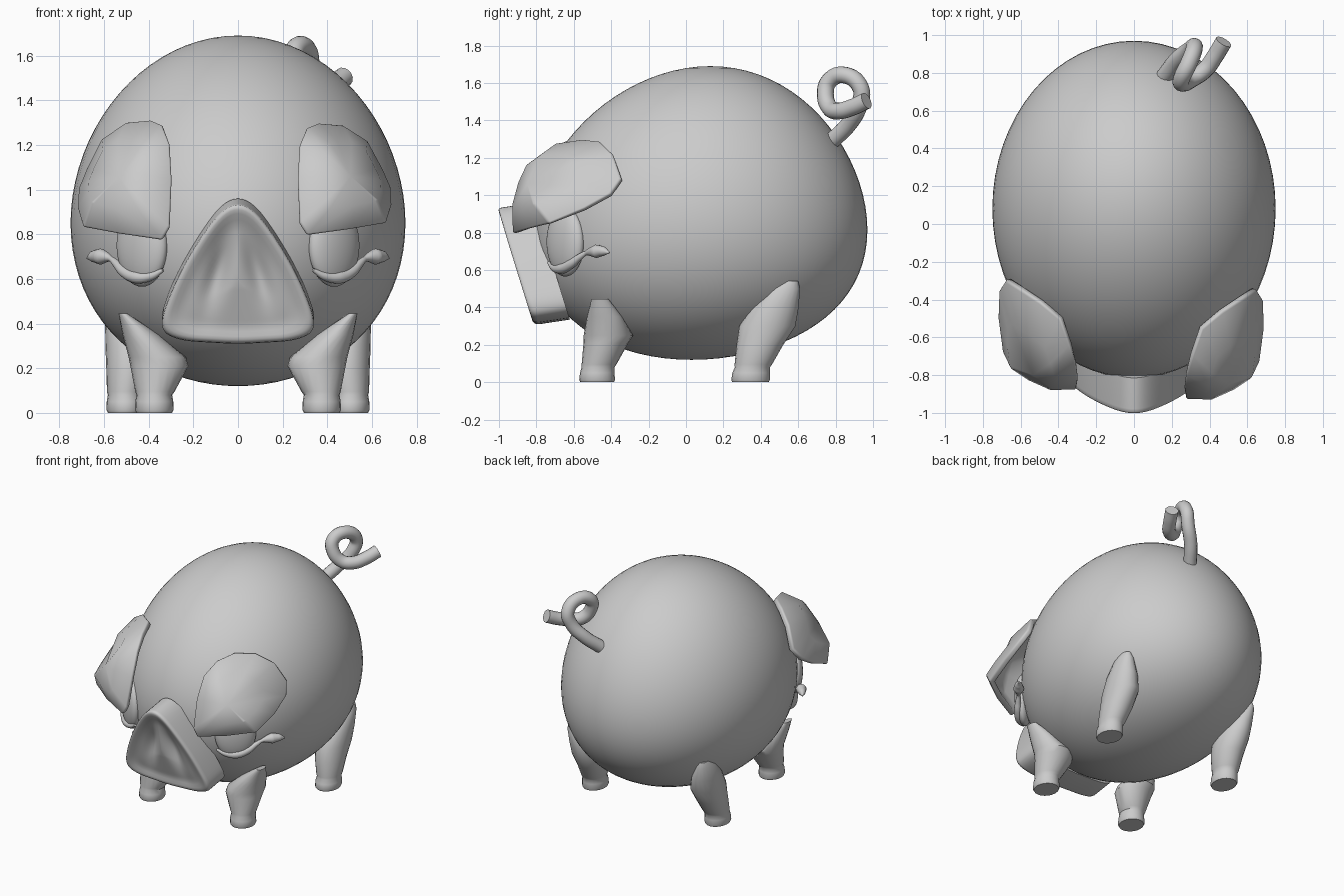
import bpy, bmesh, math
from mathutils import Vector, Matrix

if "Cube" in bpy.data.objects:
    bpy.data.objects.remove(bpy.data.objects["Cube"])


def finish(name, bm, mirror=False, angle=40, fix_normals=True):
    if fix_normals:
        bmesh.ops.recalc_face_normals(bm, faces=bm.faces)
    me = bpy.data.meshes.new(name)
    bm.to_mesh(me)
    bm.free()
    ob = bpy.data.objects.new(name, me)
    bpy.context.collection.objects.link(ob)
    bpy.ops.object.select_all(action='DESELECT')
    ob.select_set(True)
    bpy.context.view_layer.objects.active = ob
    bpy.ops.object.shade_smooth_by_angle(angle=math.radians(angle))
    if mirror:
        ob.modifiers.new("Mirror", 'MIRROR')
    return ob


def loft(bm, rings):
    """Skin a list of equal-length vertex rings and cap both ends."""
    vr = [[bm.verts.new(p) for p in r] for r in rings]
    n = len(vr[0])
    for a, b in zip(vr, vr[1:]):
        for i in range(n):
            j = (i + 1) % n
            bm.faces.new((a[i], a[j], b[j], b[i]))
    bm.faces.new(vr[0][::-1])
    bm.faces.new(vr[-1])


def smooth_loop(pts, steps):
    """Closed Catmull-Rom loop through the points."""
    out, n = [], len(pts)
    for i in range(n):
        a, b, c, d = (Vector(pts[(i + k) % n]) for k in (-1, 0, 1, 2))
        for s in range(steps):
            t = s / steps
            out.append(0.5 * (2 * b + (c - a) * t + (2 * a - 5 * b + 4 * c - d) * t * t
                              + (3 * b - a - 3 * c + d) * t ** 3))
    return out


def tube(name, pts, radii, mirror=False):
    cu = bpy.data.curves.new(name, 'CURVE')
    cu.dimensions = '3D'
    cu.bevel_depth = 1.0
    cu.bevel_resolution = 5
    cu.resolution_u = 6
    cu.use_fill_caps = True
    sp = cu.splines.new('BEZIER')
    sp.bezier_points.add(len(pts) - 1)
    for bp, p, r in zip(sp.bezier_points, pts, radii):
        bp.co = p
        bp.radius = r
        bp.handle_left_type = bp.handle_right_type = 'AUTO'
    tmp = bpy.data.objects.new(name + "_path", cu)
    bpy.context.collection.objects.link(tmp)
    bpy.context.view_layer.update()
    bm = bmesh.new()
    bm.from_mesh(tmp.evaluated_get(bpy.context.evaluated_depsgraph_get()).to_mesh())
    bpy.data.objects.remove(tmp)
    bmesh.ops.remove_doubles(bm, verts=bm.verts, dist=1e-5)
    return finish(name, bm, mirror, 50)


# Body: egg-like ellipsoid, heavier low down, face leaning back towards the top
bm = bmesh.new()
bmesh.ops.create_uvsphere(bm, u_segments=64, v_segments=40, radius=1)
for v in bm.verts:
    x, y, z = v.co
    v.co = (0.75 * x, 0.08 + 0.89 * y + 0.05 * z * (1 - y),
            0.905 + 0.785 * z - (0.055 + 0.035 * y) * (1 - z * z))
finish("body", bm)

# Snout: tilted rounded-triangle slab with a dished front and two nostrils
half = [(0, .935), (.075, .90), (.16, .795), (.25, .645), (.315, .5), (.34, .41),
        (.32, .355), (.24, .325), (.12, .315), (0, .31)]
loop = smooth_loop(half + [(-x, z) for x, z in half[-2:0:-1]], 4)
mid = Vector((0, .58))


def snout_y(x, z, extra):
    cx = .05 + (.80 - z) * .24
    dip = .045 * math.exp(-((abs(x) - cx) / .05) ** 2 - ((z - .64) / .15) ** 2)
    return -1.005 + (.92 - z) * .31 + extra + dip


rings = [[(p.x, -1.0 + (.92 - p.y) * .31 + .19, p.y + .025) for p in loop]]
for s, extra in [(1, .03), (.99, .012), (.965, .003), (.93, 0), (.88, .002), (.8, .01),
                 (.72, .014)] + [(.66 - .05 * i, .014 - .001 * i) for i in range(13)]:
    ring = []
    for p in loop:
        q = mid + (p - mid) * s
        ring.append((q.x, snout_y(q.x, q.y, extra), q.y))
    rings.append(ring)
bm = bmesh.new()
loft(bm, rings)
finish("snout", bm, angle=55)

# Eyes
bm = bmesh.new()
bmesh.ops.create_uvsphere(bm, u_segments=32, v_segments=20, radius=1)
bmesh.ops.transform(bm, verts=bm.verts, matrix=Matrix.Translation((.43, -.645, .75))
                    @ Matrix.Rotation(math.radians(40), 4, 'Z')
                    @ Matrix.Diagonal((.14, .06, .185, 1)))
finish("eyes", bm, mirror=True)

# Lower eyelids ending in a leaf-shaped lash
tube("eyelids",
     [(.336, -.735, .64), (.39, -.705, .612), (.455, -.665, .607), (.51, -.615, .632),
      (.545, -.57, .668), (.57, -.535, .69), (.615, -.48, .70), (.65, -.44, .70), (.675, -.41, .692)],
     [.008, .02, .028, .025, .018, .012, .036, .025, .004], mirror=True)

# Ears: folded flaps fanned out from a raised peak, bulging before the rim
rim = [(.36, -.55, 1.30), (.47, -.46, 1.29), (.58, -.39, 1.22), (.65, -.345, 1.09),
       (.685, -.40, 1.01), (.69, -.54, .93), (.665, -.73, .85), (.50, -.84, .82), (.31, -.925, .795),
       (.275, -.925, .85), (.265, -.87, 1.05), (.275, -.80, 1.20), (.31, -.69, 1.28)]
peak = Vector((.505, -.85, 1.06))
bulge = Vector((.55, -.75, .35)) * .045
for name, side in (("right_ear", 1), ("left_ear", -1)):
    def place(p):
        if side > 0:
            return Vector(p)
        # the left ear hangs a little lower and further back
        return Vector((-p[0] - .03, p[1] + .05, 1.26 + (p[2] - 1.25) * 1.07))
    bm = bmesh.new()
    top = bm.verts.new(place(peak))
    inner = [bm.verts.new(place(peak.lerp(Vector(p), .6) + bulge)) for p in rim]
    outer = [bm.verts.new(place(p)) for p in rim]
    for i in range(len(rim)):
        j = (i + 1) % len(rim)
        bm.faces.new((top, inner[i], inner[j]))
        bm.faces.new((inner[i], outer[i], outer[j], inner[j]))
    bm.normal_update()
    if sum(f.normal.y for f in bm.faces) > 0:
        bmesh.ops.reverse_faces(bm, faces=bm.faces)
    ear = finish(name, bm, angle=65, fix_normals=False)
    sol = ear.modifiers.new("Thickness", 'SOLIDIFY')
    sol.thickness = .04
    sol.offset = -1
    bev = ear.modifiers.new("Soft edge", 'BEVEL')
    bev.width = .012
    bev.segments = 3
    bev.angle_limit = math.radians(50)

# Legs: tapered lofts with small hooves (cx, cy, z, rx, ry)
legs = {
    "front_legs": [(.375, -.475, 0, .08, .09), (.375, -.475, .012, .086, .096),
                   (.375, -.475, .05, .085, .092), (.375, -.47, .08, .08, .088),
                   (.372, -.465, .095, .088, .093), (.352, -.428, .21, .13, .12),
                   (.362, -.415, .25, .128, .132), (.435, -.435, .35, .082, .095),
                   (.515, -.46, .445, .02, .045)],
    "back_legs": [(.505, .345, 0, .078, .097), (.505, .345, .012, .084, .103),
                  (.505, .348, .05, .083, .1), (.505, .355, .08, .078, .094),
                  (.503, .36, .095, .084, .1), (.49, .395, .2, .1, .125),
                  (.488, .435, .3, .106, .15), (.505, .475, .4, .09, .127),
                  (.53, .525, .5, .055, .085), (.54, .55, .54, .025, .05)],
}
for name, sections in legs.items():
    bm = bmesh.new()
    loft(bm, [[(cx + rx * math.cos(a), cy + ry * math.sin(a), z)
               for a in (math.tau * i / 20 for i in range(20))]
              for cx, cy, z, rx, ry in sections])
    finish(name, bm, mirror=True)

# Curly tail
tail = [(.16, .78, 1.29), (.23, .87, 1.38), (.30, .925, 1.48), (.32, .935, 1.57), (.29, .85, 1.642),
        (.25, .765, 1.61), (.26, .745, 1.54), (.31, .77, 1.465), (.375, .815, 1.45),
        (.43, .89, 1.47), (.475, .965, 1.505)]
tube("tail", tail, [.045] * len(tail))
